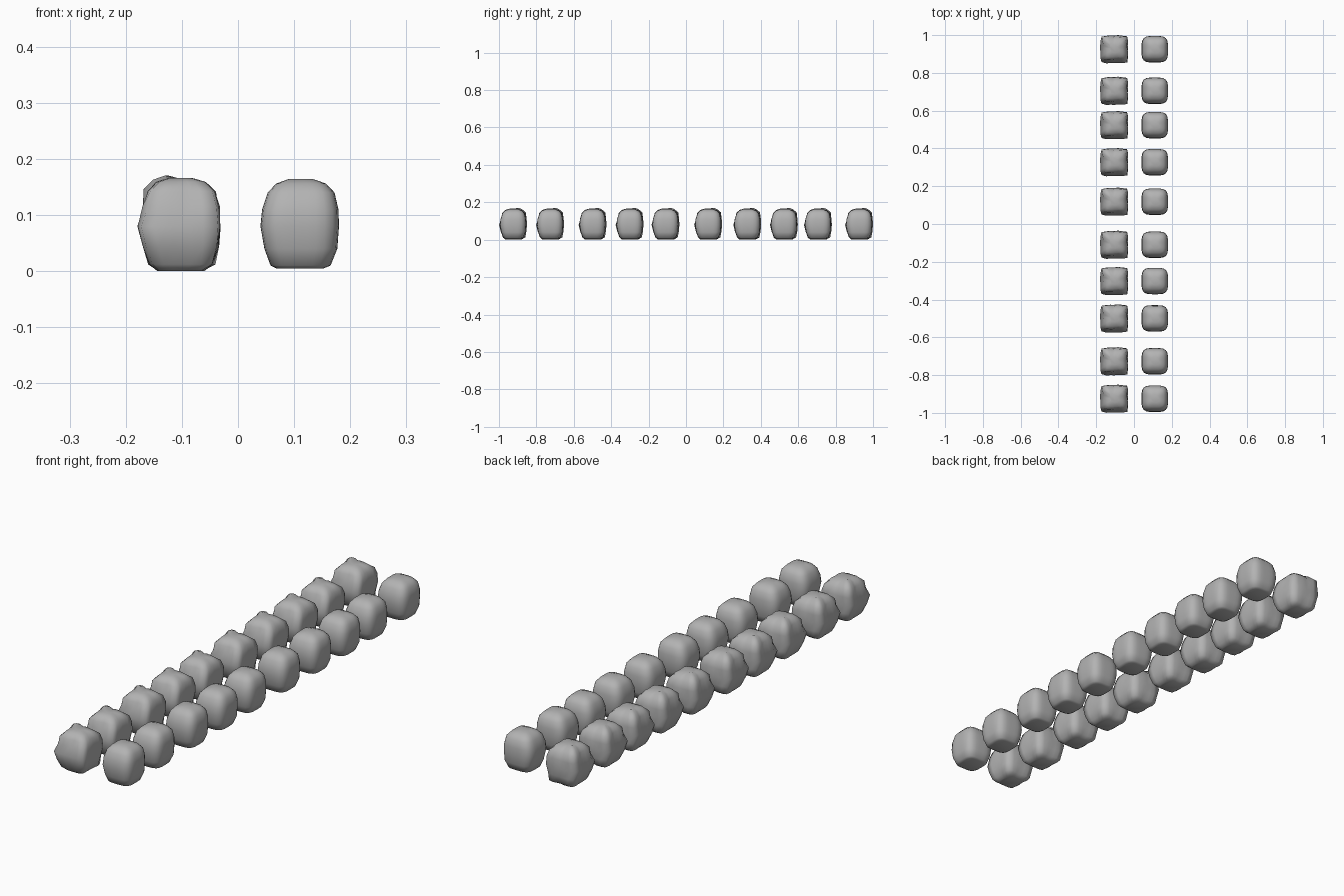
import bpy, bmesh, math
from mathutils import Vector, noise

default = bpy.data.objects.get("Cube")
if default:
    bpy.data.objects.remove(default, do_unlink=True)

stone_grey = bpy.data.materials.new("stone_grey")
stone_grey.use_nodes = True
GREY = (0.45, 0.45, 0.45, 1)
stone_grey.diffuse_color = GREY
stone_grey.node_tree.nodes["Principled BSDF"].inputs["Base Color"].default_value = GREY


def stone_mesh(name, rings, segments, rough):
    """Loft rounded-square rings: (height, low side, high side, squareness)."""
    bm = bmesh.new()
    loops = []
    for z, low, high, power in rings:
        middle, half = (low + high) / 2, (high - low) / 2
        loop = []
        for i in range(segments):
            a = math.tau * i / segments
            c, s = math.cos(a), math.sin(a)
            r = half / (abs(c) ** power + abs(s) ** power) ** (1 / power)
            p = Vector((middle + r * c, middle + r * s, z))
            # Hewn lumps, kept inside the widest outline
            lump = rough * noise.noise(p * 22)
            p.x -= c * abs(lump)
            p.y -= s * abs(lump)
            # One raised shoulder on the rough stones
            if rough and z > 0.13 and c < -0.3 and s > 0.3:
                p += Vector((-0.008, 0.008, 0.004))
            loop.append(bm.verts.new(p))
        loops.append(loop)
    for lower, upper in zip(loops, loops[1:]):
        for i in range(segments):
            j = (i + 1) % segments
            bm.faces.new((lower[i], lower[j], upper[j], upper[i]))
    bm.faces.new(loops[0][::-1])
    bm.faces.new(loops[-1])
    bmesh.ops.recalc_face_normals(bm, faces=bm.faces)
    mesh = bpy.data.meshes.new(name)
    bm.to_mesh(mesh)
    bm.free()
    mesh.materials.append(stone_grey)
    for face in mesh.polygons:
        face.use_smooth = True
    return mesh


# Rounded stones of the one row
smooth_rings = [
    (0.005, -0.042, 0.043, 4), (0.010, -0.052, 0.055, 4), (0.040, -0.063, 0.067, 4),
    (0.080, -0.070, 0.070, 4), (0.110, -0.067, 0.069, 4), (0.140, -0.057, 0.062, 4),
    (0.156, -0.042, 0.047, 4), (0.164, -0.020, 0.024, 3),
]
# Rough stones of the other row
rough_rings = [
    (0.000, -0.040, 0.045, 6), (0.012, -0.056, 0.066, 8), (0.045, -0.066, 0.073, 9),
    (0.080, -0.075, 0.075, 10), (0.115, -0.067, 0.073, 9), (0.142, -0.058, 0.066, 7),
    (0.159, -0.042, 0.049, 5), (0.166, -0.020, 0.025, 3),
]
rows = [
    ("smooth_stone", 0.11, stone_mesh("smooth_stone", smooth_rings, 32, 0)),
    ("rough_stone", -0.105, stone_mesh("rough_stone", rough_rings, 24, 0.012)),
]

# Two parallel rows at uneven spacing
places = [-0.925, -0.727, -0.50, -0.302, -0.11, 0.118, 0.327, 0.523, 0.705, 0.925]
for name, x, mesh in rows:
    for number, y in enumerate(places, 1):
        stone = bpy.data.objects.new(f"{name}_{number}", mesh)
        stone.location = (x, y, 0)
        bpy.context.collection.objects.link(stone)
